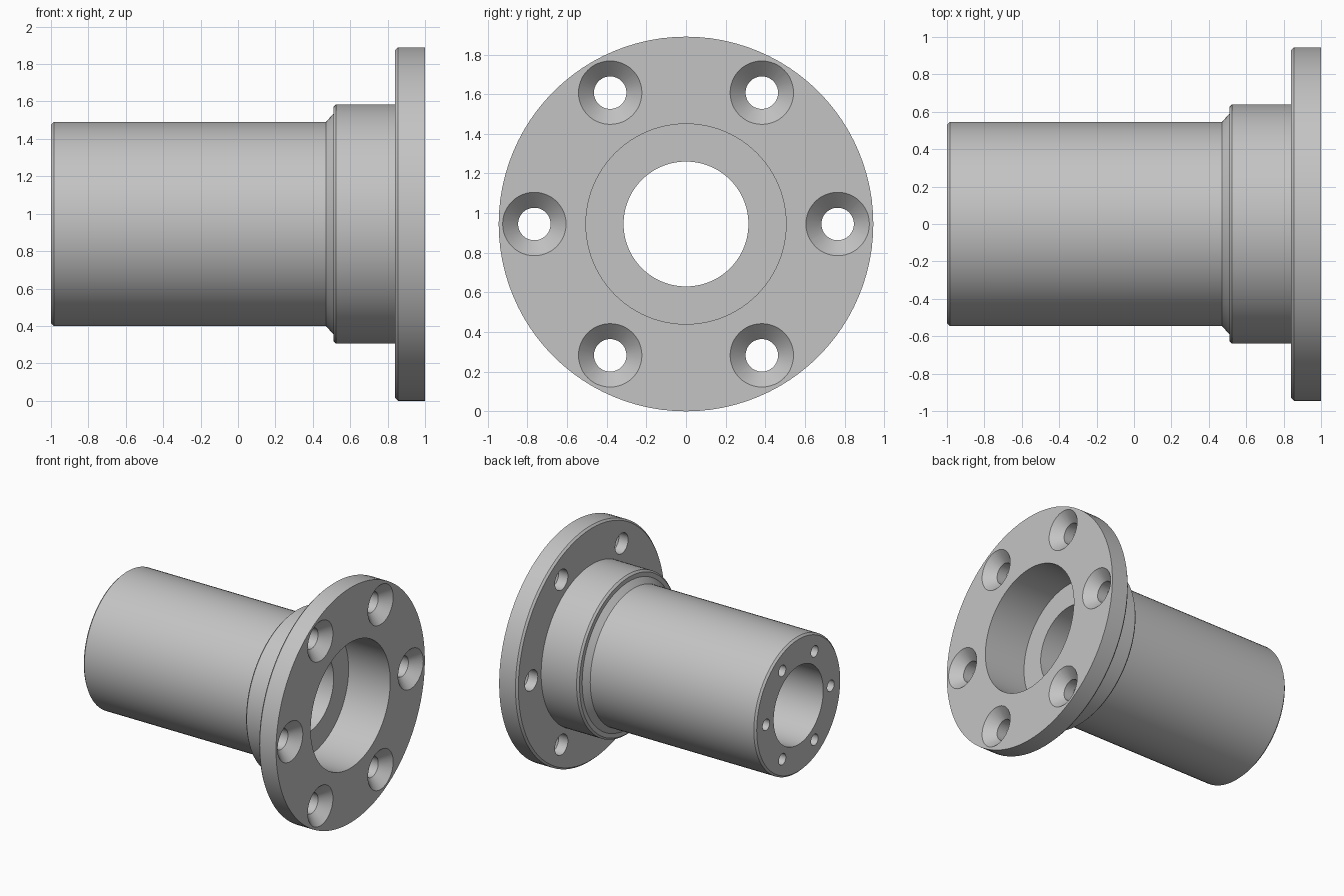
import bpy, bmesh, math

AXIS_Z = 0.945          # height of the turning axis, which runs along x

cube = bpy.data.objects.get("Cube")
if cube:
    bpy.data.objects.remove(cube)

steel = bpy.data.materials.new("light_grey_steel")
steel.use_nodes = True
grey = (0.55, 0.55, 0.55, 1)
steel.diffuse_color = grey
steel.node_tree.nodes["Principled BSDF"].inputs["Base Color"].default_value = grey


def lathe(bm, profile, cy=0, cz=AXIS_Z, segments=96, hollow=False):
    """Turn (x, radius) points around an axis parallel to x."""
    rings = []
    for x, r in profile:
        angles = [math.tau * i / segments for i in range(segments)]
        rings.append([bm.verts.new((x, cy + r * math.sin(a), cz + r * math.cos(a)))
                      for a in angles])
    pairs = list(zip(rings, rings[1:]))
    if hollow:
        pairs.append((rings[-1], rings[0]))
    else:
        bm.faces.new(rings[0])
        bm.faces.new(rings[-1])
    for a, b in pairs:
        for i in range(segments):
            j = (i + 1) % segments
            bm.faces.new((a[i], a[j], b[j], b[i]))


def make_object(name, bm):
    bmesh.ops.recalc_face_normals(bm, faces=bm.faces)
    mesh = bpy.data.meshes.new(name)
    bm.to_mesh(mesh)
    bm.free()
    mesh.materials.append(steel)
    obj = bpy.data.objects.new(name, mesh)
    bpy.context.collection.objects.link(obj)
    return obj


def hole_circle(name, profile, radius, segments):
    """Six equally spaced hole cutters around the main axis."""
    bm = bmesh.new()
    for i in range(6):
        a = math.tau * i / 6
        lathe(bm, profile, radius * math.cos(a), AXIS_Z + radius * math.sin(a), segments)
    cutter = make_object(name, bm)
    cutter.hide_render = True
    return cutter


# Turned body: bore, tube, collar, flange and counterbore in one closed profile
bore, tube, collar, flange, recess = 0.315, 0.545, 0.64, 0.945, 0.505
c = 0.015               # small edge chamfer
profile = [
    (-1, bore), (-1, tube - c), (-1 + c, tube),
    (0.47, tube), (0.51, 0.59),
    (0.51, collar - c), (0.51 + c, collar), (0.84, collar),
    (0.84, flange - c), (0.84 + c, flange), (1, flange),
    (1, recess), (0.63, recess), (0.63, bore),
]
bm = bmesh.new()
lathe(bm, profile, hollow=True)
body = make_object("flanged_sleeve", bm)

# Countersunk flange holes and blind holes in the tube end
cutters = [
    hole_circle("flange_hole_cutter",
                [(0.8, 0.082), (0.922, 0.082), (1.02, 0.18)], 0.765, 48),
    hole_circle("end_hole_cutter", [(-1.05, 0.045), (-0.75, 0.045)], 0.41, 32),
]
bpy.ops.object.select_all(action='DESELECT')
body.select_set(True)
bpy.context.view_layer.objects.active = body
for cutter in cutters:
    mod = body.modifiers.new(cutter.name, 'BOOLEAN')
    mod.operation = 'DIFFERENCE'
    mod.solver = 'EXACT'
    mod.object = cutter
    bpy.ops.object.modifier_apply(modifier=mod.name)
    bpy.data.objects.remove(cutter)

bpy.ops.object.shade_smooth_by_angle(angle=math.radians(25))
